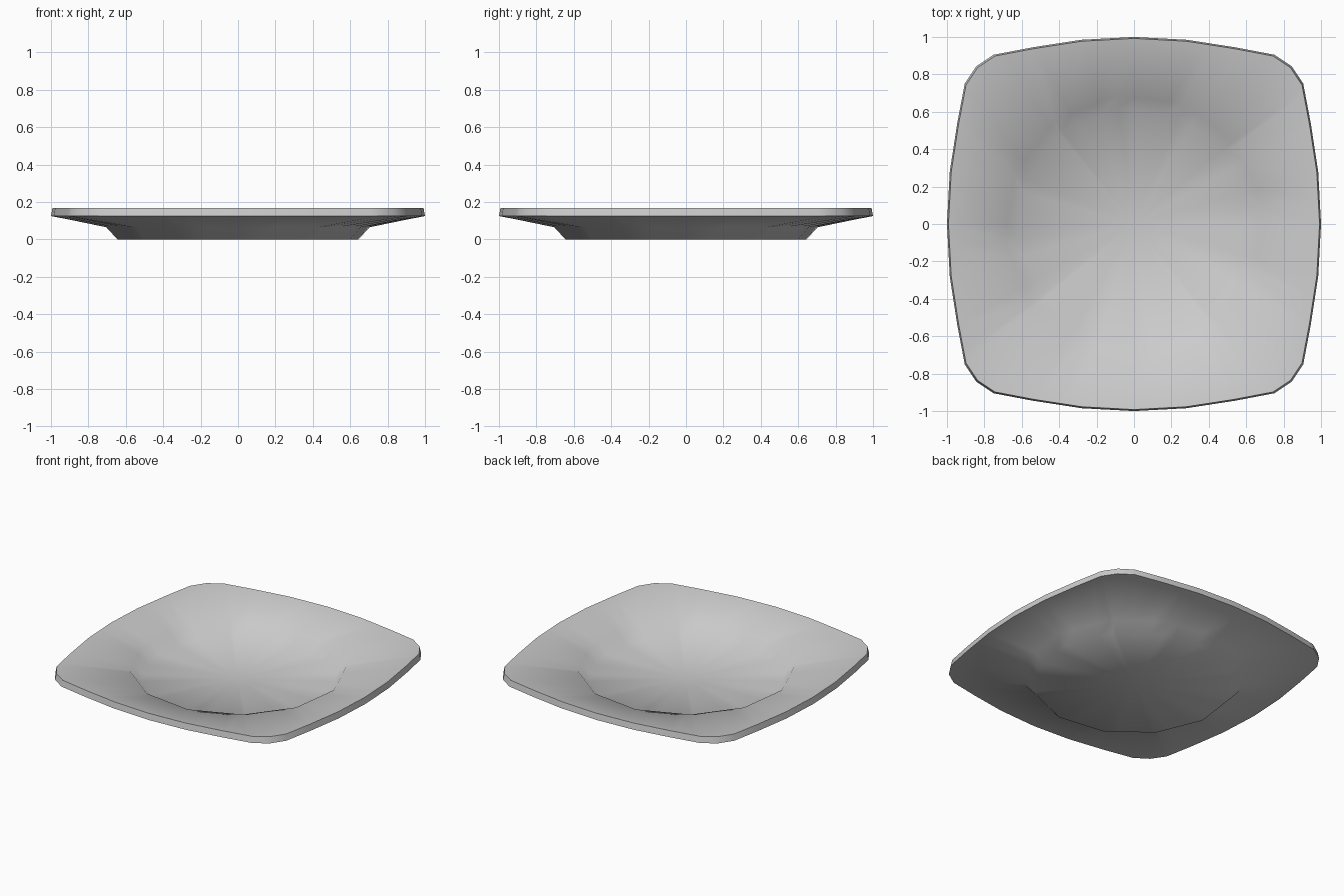
import bpy, bmesh, math

cube = bpy.data.objects.get("Cube")
if cube:
    bpy.data.objects.remove(cube, do_unlink=True)

# One quarter of the rounded-square rim, turned round to make the whole outline
QUARTER = [(1, 0), (0.985, 0.28), (0.945, 0.54), (0.905, 0.75),
           (0.843, 0.843), (0.75, 0.905), (0.54, 0.945), (0.28, 0.985)]
rim = []
for turn in range(4):
    for x, y in QUARTER:
        for _ in range(turn):
            x, y = -y, x
        rim.append((x, y))

# The well is a twelve-sided ring, slightly rotated against the rim
SIDES = 12
TWIST = math.radians(7.5)
well = [(math.cos(TWIST + i * math.tau / SIDES), math.sin(TWIST + i * math.tau / SIDES))
        for i in range(SIDES)]


def reach(polygon, angle):
    """Distance from the centre to the polygon's edge in a direction."""
    dx, dy = math.cos(angle), math.sin(angle)
    for (ax, ay), (bx, by) in zip(polygon, polygon[1:] + polygon[:1]):
        ex, ey = bx - ax, by - ay
        det = dx * ey - dy * ex
        if abs(det) < 1e-9:
            continue
        t = (ax * ey - ay * ex) / det
        s = (ax * dy - ay * dx) / det
        if t > 0 and -1e-6 <= s <= 1 + 1e-6:
            return t
    return 1


angles = sorted(math.atan2(y, x) % math.tau for x, y in rim + well)

# Section of the plate, from the underside round the rim to the inner floor
SECTION = [(well, 0.65, 0.0), (well, 0.71, 0.065), (rim, 1.0, 0.125),
           (rim, 0.992, 0.168), (well, 0.695, 0.105), (well, 0.63, 0.04)]

bm = bmesh.new()
rings = [[bm.verts.new((scale * reach(shape, a) * math.cos(a),
                        scale * reach(shape, a) * math.sin(a), z)) for a in angles]
         for shape, scale, z in SECTION]
count = len(angles)
for low, high in zip(rings, rings[1:]):
    for i in range(count):
        j = (i + 1) % count
        bm.faces.new((low[i], low[j], high[j], high[i]))

# Underside and floor close as fans
for ring in (rings[0], rings[-1]):
    centre = bm.verts.new((0, 0, ring[0].co.z))
    for i in range(count):
        bm.faces.new((ring[i], ring[(i + 1) % count], centre))
bmesh.ops.recalc_face_normals(bm, faces=bm.faces)

mesh = bpy.data.meshes.new("square_plate")
bm.to_mesh(mesh)
bm.free()
plate = bpy.data.objects.new("square_plate", mesh)
bpy.context.collection.objects.link(plate)

# Plain grey glaze
grey = bpy.data.materials.new("light_grey")
grey.use_nodes = True
colour = (0.6, 0.6, 0.6, 1)
grey.diffuse_color = colour
grey.node_tree.nodes["Principled BSDF"].inputs["Base Color"].default_value = colour
mesh.materials.append(grey)

# Smooth surfaces with a crisp rim
bpy.ops.object.select_all(action="DESELECT")
plate.select_set(True)
bpy.context.view_layer.objects.active = plate
bpy.ops.object.shade_smooth_by_angle(angle=math.radians(58))
